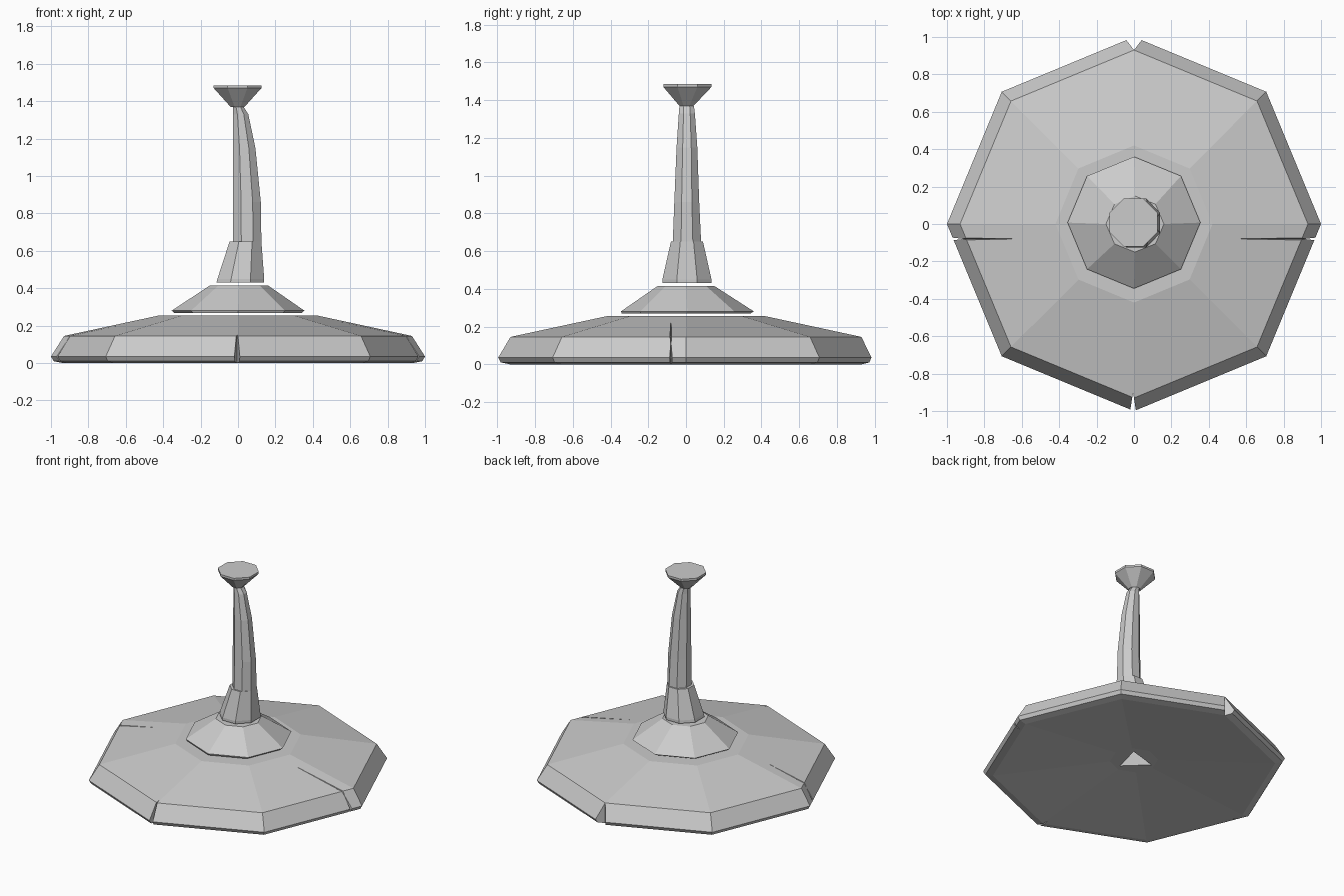
import bpy, bmesh
from math import cos, sin, pi
from mathutils import Matrix, Vector

if "Cube" in bpy.data.objects:
    bpy.data.objects.remove(bpy.data.objects["Cube"])


def finish(name, bm):
    bmesh.ops.recalc_face_normals(bm, faces=bm.faces[:])
    me = bpy.data.meshes.new(name)
    bm.to_mesh(me)
    bm.free()
    ob = bpy.data.objects.new(name, me)
    bpy.context.collection.objects.link(ob)
    return ob


def loft(name, sides, rings, phase=0.0):
    """Capped flat-faced loft; each ring is (z, x_min, x_max, y_min, y_max)."""
    bm = bmesh.new()
    loops = []
    for z, x0, x1, y0, y1 in rings:
        loop = []
        for i in range(sides):
            a = 2 * pi * (i + phase) / sides
            s = 1 / cos(pi / sides) if phase else 1
            loop.append(bm.verts.new(((x0 + x1) / 2 + (x1 - x0) / 2 * cos(a) * s,
                                      (y0 + y1) / 2 + (y1 - y0) / 2 * sin(a) * s, z)))
        loops.append(loop)
    for lo, hi in zip(loops, loops[1:]):
        for i in range(sides):
            j = (i + 1) % sides
            bm.faces.new((lo[i], lo[j], hi[j], hi[i]))
    bm.faces.new(loops[0][::-1])
    bm.faces.new(loops[-1])
    return finish(name, bm)


def disc(z, r):
    return (z, -r, r, -r, r)


def cut(target, name, pts, angle=0.0, offset=(0, 0, 0)):
    """Subtract the convex hull of pts, turned about z and moved."""
    bm = bmesh.new()
    m = Matrix.Translation(offset) @ Matrix.Rotation(angle, 4, 'Z')
    for p in pts:
        bm.verts.new(m @ Vector(p))
    bmesh.ops.convex_hull(bm, input=bm.verts[:])
    cutter = finish(name, bm)
    cutter.hide_render = True
    mod = target.modifiers.new(name, 'BOOLEAN')
    mod.operation, mod.solver, mod.object = 'DIFFERENCE', 'EXACT', cutter
    bpy.context.view_layer.objects.active = target
    bpy.ops.object.modifier_apply(modifier=name)
    bpy.data.objects.remove(cutter, do_unlink=True)


# Octagonal base slab with a shallow hollow underside
base = loft("base", 8, [disc(0.07, 0.16), disc(0, 0.935), disc(0.01, 0.985), disc(0.035, 1.0),
                        disc(0.145, 0.93), disc(0.255, 0.42)])

# Rim notches: angle, offset, half width at the rim, inner end
for k, (ang, off, w, r) in enumerate([(0, (0, -0.08, 0), 0.018, 0.91),
                                      (pi, (0, -0.08, 0), 0.018, 0.91),
                                      (pi / 2, (0, 0, 0), 0.1, 0.93),
                                      (-pi / 2, (-0.005, 0, 0), 0.025, 0.90)]):
    cut(base, f"notch_{k}", [(x, y, z) for z in (-0.1, 0.3)
                             for x, y in ((r, 0), (1.06, w), (1.06, -w))], ang, off)

# Tapering panel grooves running inward over the top
for k, (ang, r) in enumerate([(0, 0.45), (pi, 0.55)]):
    z = 0.255 - (r - 0.42) * 0.216
    cut(base, f"groove_{k}", [(r, 0, z - 0.004), (1.05, 0, 0.07),
                              (r, 0.01, z + 0.05), (r, -0.01, z + 0.05),
                              (1.05, 0.014, 0.2), (1.05, -0.014, 0.2)], ang, (0, -0.08, 0))

# Small triangular pit under the base
cut(base, "pit", [(0.13 * cos(a) - 0.01, 0.13 * sin(a), 0.06) for a in (0.8, 2.9, 5.0)]
    + [(0, 0, 0.2)])

# Floating plinth above the base
loft("plinth", 8, [disc(0.268, 0.34), (0.28, -0.355, 0.355, -0.345, 0.36),
                   (0.415, -0.15, 0.16, -0.15, 0.15)])

# Flared collar at the foot of the stem
loft("collar", 8, [(0.43, -0.115, 0.14, -0.125, 0.135),
                   (0.45, -0.11, 0.14, -0.125, 0.135),
                   (0.65, -0.045, 0.125, -0.08, 0.09)], 0.5)

# Stem, straight on the left and bowed on the right
loft("stem", 8, [(0.65, -0.027, 0.125, -0.07, 0.08),
                 (0.86, -0.027, 0.122, -0.062, 0.07),
                 (1.15, -0.027, 0.093, -0.05, 0.06),
                 (1.33, -0.027, 0.055, -0.038, 0.047),
                 (1.37, -0.027, 0.03, -0.035, 0.042)], 0.5)

# Flared cap on top
loft("cap", 8, [(1.37, -0.04, 0.035, -0.035, 0.04),
                (1.47, -0.13, 0.125, -0.12, 0.135),
                (1.485, -0.13, 0.125, -0.12, 0.135)], 0.5)
